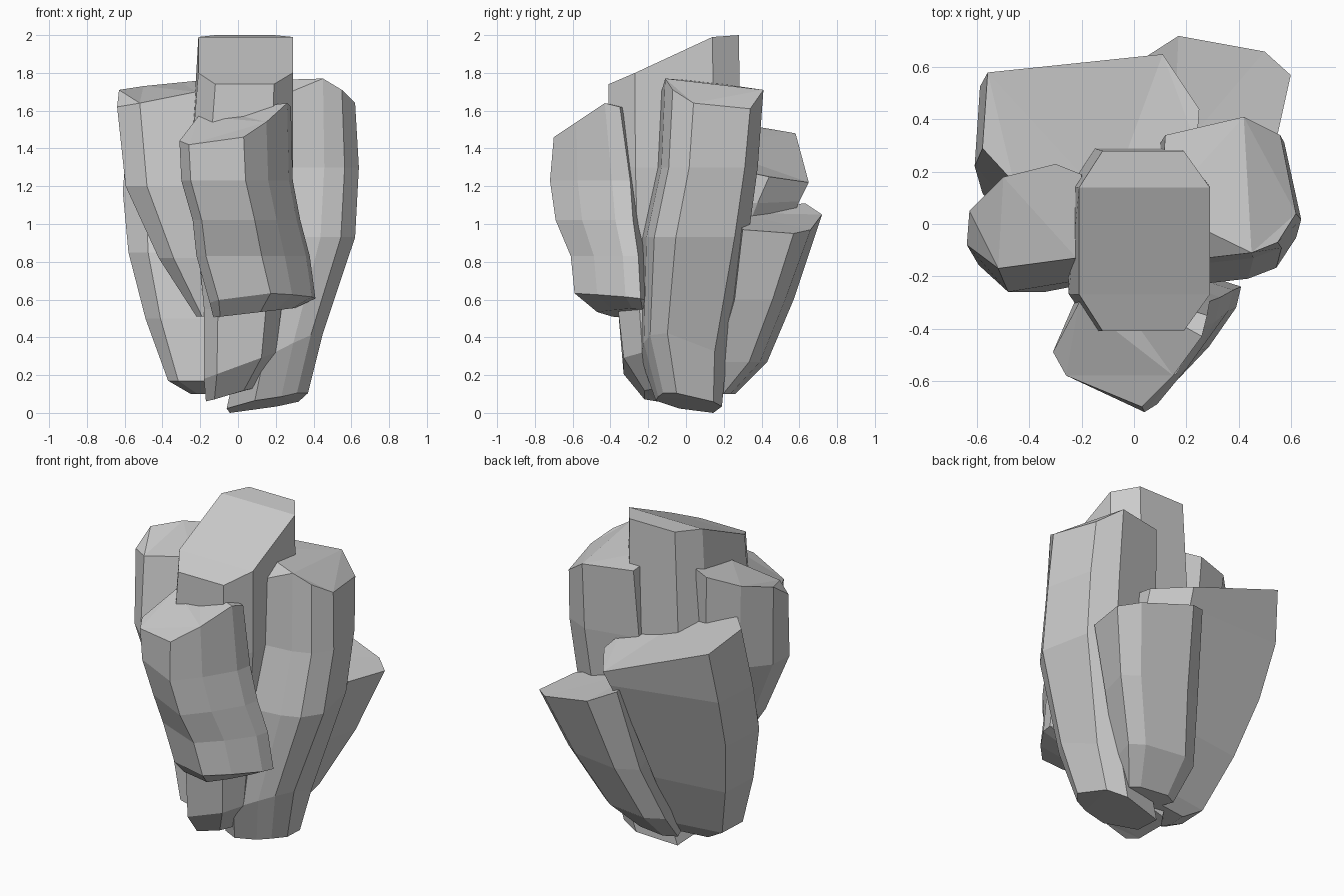
import bpy, bmesh


def crystal(name, rim, sections):
    """Loft a faceted column from its sloping top rim down through sections.
    Each section is (x0, x1, y0, y1, z, tilt_x, tilt_y)."""
    xs, ys = [p[0] for p in rim], [p[1] for p in rim]
    ax, bx, ay, by = min(xs), max(xs), min(ys), max(ys)
    bm = bmesh.new()
    rings = [[bm.verts.new(p) for p in rim]]
    for x0, x1, y0, y1, z, tx, ty in sections:
        ring = []
        for px, py, _ in rim:
            u, v = (px - ax) / (bx - ax), (py - ay) / (by - ay)
            ring.append(bm.verts.new((x0 + u * (x1 - x0), y0 + v * (y1 - y0),
                                      z + tx * (u - .5) + ty * (v - .5))))
        rings.append(ring)
    n = len(rim)
    for a, b in zip(rings, rings[1:]):
        for i in range(n):
            j = (i + 1) % n
            bm.faces.new((a[i], a[j], b[j], b[i]))
    bm.faces.new(rings[0])
    bm.faces.new(rings[-1])
    bmesh.ops.recalc_face_normals(bm, faces=bm.faces)
    bmesh.ops.triangulate(bm, faces=[f for f in bm.faces if len(f.verts) > 4])
    me = bpy.data.meshes.new(name)
    bm.to_mesh(me)
    bm.free()
    ob = bpy.data.objects.new(name, me)
    bpy.context.collection.objects.link(ob)
    return ob


# Tall central column with a chisel top
crystal("centre_column",
        [(-.12, -.41, 1.74), (.19, -.41, 1.74), (.29, -.27, 1.80), (.29, .14, 1.99),
         (.19, .28, 2.0), (-.12, .28, 2.0), (-.21, .14, 1.99), (-.21, -.27, 1.80)],
        [(-.25, .29, -.41, .29, 1.3, 0, 0), (-.18, .23, -.36, .2, .55, 0, 0),
         (-.18, .2, -.33, .16, .25, .14, 0), (-.17, .08, -.22, .1, .1, .06, 0)])

# Short block hanging on the front
crystal("front_column",
        [(-.31, -.49, 1.44), (-.26, -.58, 1.42), (.03, -.70, 1.46), (.15, -.58, 1.54),
         (.26, -.43, 1.64), (.28, -.35, 1.62), (-.1, -.23, 1.6), (-.21, -.3, 1.57)],
        [(-.30, .29, -.72, -.15, 1.23, 0, 0), (-.24, .33, -.69, -.14, 1.02, 0, 0),
         (-.22, .38, -.61, -.13, .83, 0, 0), (-.15, .41, -.59, -.12, .6, .04, -.06),
         (-.13, .3, -.47, -.15, .53, .05, 0)])

# Large right column, narrowing to the ground
crystal("right_column",
        [(.28, -.13, 1.70), (.45, -.11, 1.77), (.55, -.07, 1.71), (.62, .04, 1.64),
         (.56, .34, 1.61), (.42, .41, 1.71), (.12, .34, 1.72), (.1, .06, 1.76)],
        [(.08, .64, -.15, .38, 1.3, 0, 0), (.06, .62, -.23, .33, .93, 0, 0),
         (-.03, .45, -.24, .21, .27, .26, -.12),
         (-.06, .37, -.16, .19, .06, .07, -.05)])

# Left column, leaning out
crystal("left_column",
        [(-.64, -.08, 1.62), (-.52, -.17, 1.64), (-.22, -.13, 1.70), (-.2, .19, 1.76),
         (-.3, .23, 1.75), (-.5, .18, 1.73), (-.63, .05, 1.71)],
        [(-.595, -.18, -.26, .2, 1.2, 0, 0), (-.42, -.13, -.26, .12, .82, 0, 0),
         (-.22, -.11, -.22, .05, .51, 0, 0)])

# Wide back left column
crystal("back_left_column",
        [(-.58, .29, 1.53), (-.56, .58, 1.48), (.11, .65, 1.22), (.25, .44, 1.25),
         (.24, .3, 1.28), (-.1, .08, 1.42), (-.46, .16, 1.53)],
        [(-.61, .24, 0, .6, 1.14, -.06, 0), (-.58, .14, -.1, .49, .85, 0, 0),
         (-.49, .06, -.14, .36, .5, 0, 0), (-.37, 0, -.16, .21, .17, 0, 0),
         (-.25, 0, -.06, .16, .1, 0, 0)])

# Low back right column, flaring outward
crystal("back_right_column",
        [(.03, .63, 1.11), (.17, .72, 1.05), (.5, .66, .97), (.6, .57, .95),
         (.54, .3, .97), (.15, .25, 1.06)],
        [(-.04, .48, .22, .57, .6, 0, 0), (-.12, .32, .13, .43, .27, 0, 0),
         (-.1, .2, .06, .26, .1, 0, 0)])

# Settle the cluster on the ground
low = min(v.co.z for o in bpy.data.objects for v in o.data.vertices)
for o in bpy.data.objects:
    for v in o.data.vertices:
        if v.co.z < .1:
            v.co.z -= low
